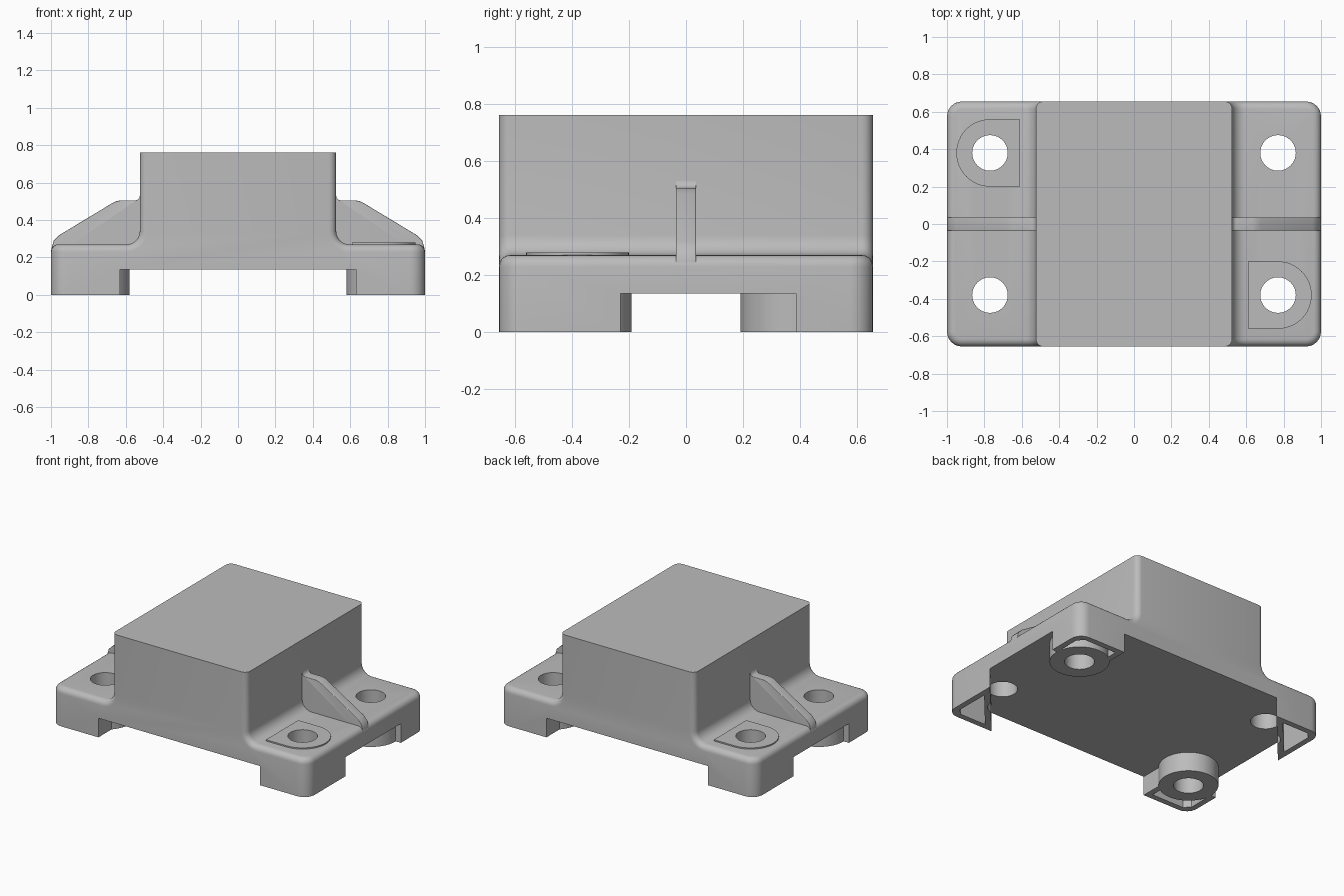
import bpy, bmesh
from math import cos, sin, radians
from mathutils import Vector

if "Cube" in bpy.data.objects:
    bpy.data.objects.remove(bpy.data.objects["Cube"])

grey = bpy.data.materials.new("light_grey")
grey.use_nodes = True
GREY = (0.5, 0.5, 0.5, 1)
grey.diffuse_color = GREY
grey.node_tree.nodes["Principled BSDF"].inputs["Base Color"].default_value = GREY

HOLE_X, HOLE_Y, HOLE_R, RING_R = 0.77, 0.38, 0.095, 0.19
HALF_Y, TOP, FLANGE, UNDER, WALL = 0.655, 0.76, 0.27, 0.135, 0.04


def arc(cx, cy, r, a, b, n):
    return [(cx + r * cos(radians(a + (b - a) * i / n)),
             cy + r * sin(radians(a + (b - a) * i / n))) for i in range(n + 1)]


def turned(points):
    """Half-turn about the origin."""
    return [(-x, -y) for x, y in points]


def prism(name, points, lo, hi, upright=False, rounding=None):
    """Extrude an outline along z, or along y when upright."""
    bm = bmesh.new()
    place = (lambda p: (p[0], lo, p[1])) if upright else (lambda p: (p[0], p[1], lo))
    face = bm.faces.new([bm.verts.new(place(p)) for p in points])
    ext = bmesh.ops.extrude_face_region(bm, geom=[face])
    shift = Vector((0, hi - lo, 0)) if upright else Vector((0, 0, hi - lo))
    for v in ext["geom"]:
        if isinstance(v, bmesh.types.BMVert):
            v.co += shift
    bmesh.ops.recalc_face_normals(bm, faces=bm.faces[:])
    if rounding:
        rounding(bm)
    mesh = bpy.data.meshes.new(name)
    bm.to_mesh(mesh)
    bm.free()
    mesh.materials.append(grey)
    obj = bpy.data.objects.new(name, mesh)
    bpy.context.collection.objects.link(obj)
    return obj


def bevel(bm, edges, width, segments):
    bmesh.ops.bevel(bm, geom=edges, offset=width, segments=segments,
                    profile=0.5, affect='EDGES', clamp_overlap=True)


def activate(obj):
    bpy.ops.object.select_all(action='DESELECT')
    obj.select_set(True)
    bpy.context.view_layer.objects.active = obj


def cut(obj, cutters):
    activate(obj)
    for c in cutters:
        c.hide_render = True
        mod = obj.modifiers.new("cut", 'BOOLEAN')
        mod.operation, mod.solver, mod.object = 'DIFFERENCE', 'EXACT', c
        bpy.ops.object.modifier_apply(modifier=mod.name)


def round_housing(bm):
    # flange corner uprights, then the upper outline up to the flat lid
    bevel(bm, [e for e in bm.edges if all(abs(v.co.x) > 0.99 for v in e.verts)
               and abs(e.verts[0].co.z - e.verts[1].co.z) > 0.1], 0.08, 6)
    bevel(bm, [e for e in bm.edges if e.calc_face_angle(0) > 0.7
               and min(v.co.z for v in e.verts) > 0.2
               and min(v.co.z for v in e.verts) < TOP - 0.01], 0.04, 5)


# housing: block with filleted flanges
side = [(1, 0), (1, FLANGE)] + arc(0.595, 0.34, 0.07, 270, 180, 6) + [(0.525, TOP)]
outline = side + [(-x, z) for x, z in reversed(side)]
housing = prism("housing", outline, -HALF_Y, HALF_Y, True, round_housing)

# underside clearance that leaves four feet standing
half = [(1.2, 0.385), (0.96, 0.385)] + arc(HOLE_X, HOLE_Y, RING_R, 0, -222.5, 36)
half += [(0.63, 0.8), (-0.63, 0.8), (-0.63, HALF_Y), (-1, 0.23), (-1.2, 0.23)]
cutters = [prism("clearance_cutter", half + turned(half), -0.2, UNDER)]

# pockets inside the feet
inner = HALF_Y - WALL
ring_pocket = arc(HOLE_X, HOLE_Y, RING_R, 15, 121.8, 14)
ring_pocket += [(0.67, inner), (0.92, inner), (0.96, inner - WALL), (0.96, 0.44)]
corner_pocket = [(0.718, -inner), (0.92, -inner), (0.96, WALL - inner), (0.96, -0.336)]
for label, pocket in (("ring", ring_pocket), ("corner", corner_pocket)):
    for points in (pocket, turned(pocket)):
        cutters.append(prism(label + "_pocket_cutter", points, -0.1, 0.22))

# screw holes
holes = [prism("hole_cutter", arc(sx * HOLE_X, sy * HOLE_Y, HOLE_R, 0, 352.5, 47), -0.3, 0.5)
         for sx in (-1, 1) for sy in (-1, 1)]
cut(housing, cutters + holes)

# raised seats on two opposite corners
seat = arc(HOLE_X, -HOLE_Y, 0.18, -90, 90, 24) + [(0.61, -0.2), (0.61, -0.56)]
seats = [prism("left_seat", seat, 0.25, 0.279), prism("right_seat", turned(seat), 0.25, 0.279)]
for s in seats:
    cut(s, holes)


def round_rib(bm):
    bevel(bm, [e for e in bm.edges if e.calc_face_angle(0) > 1.2
               and abs(e.verts[0].co.y - e.verts[1].co.y) < 0.01
               and max(v.co.z for v in e.verts) > 0.24
               and max(abs(v.co.x) for v in e.verts) > 0.55], 0.022, 4)


# gussets between block and flanges
rib = [(0.5, 0.2), (0.5, 0.53), (0.525, 0.53)] + arc(0.55, 0.53, 0.025, 180, 270, 4)
rib += [(0.63, 0.505), (0.655, 0.5), (0.68, 0.486), (0.955, 0.32), (0.985, 0.29),
        (0.997, 0.25), (0.997, 0.2)]
ribs = [prism("left_rib", rib, -0.035, 0.035, True, round_rib),
        prism("right_rib", [(-x, z) for x, z in rib], -0.035, 0.035, True, round_rib)]

for c in cutters + holes:
    bpy.data.objects.remove(c)
for obj in [housing] + seats + ribs:
    activate(obj)
    bpy.ops.object.shade_smooth_by_angle(angle=radians(35))
